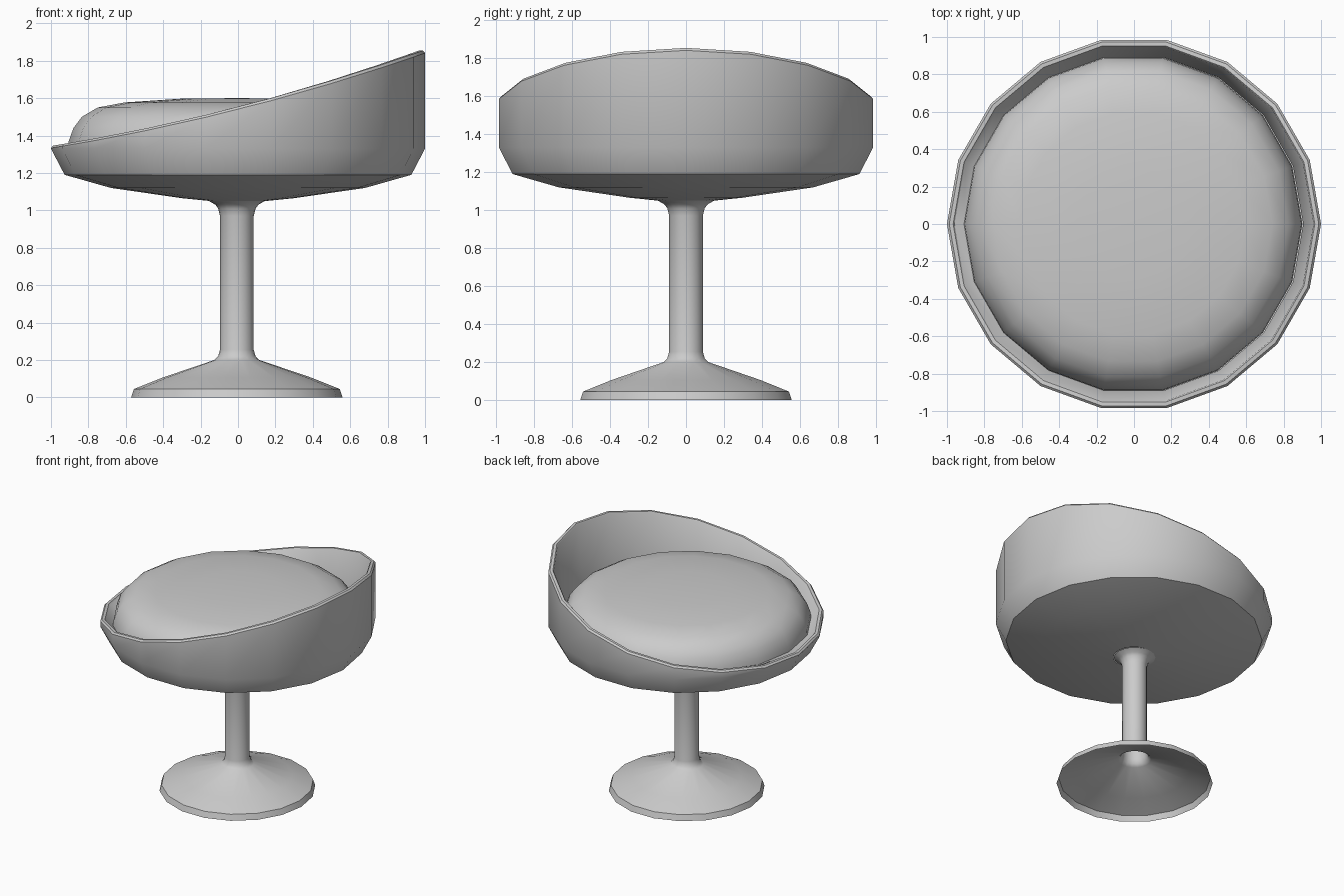
import bpy, bmesh, math

if "Cube" in bpy.data.objects:
    bpy.data.objects.remove(bpy.data.objects["Cube"])

SIDES = 18


def revolve(name, rings):
    """Lathe a list of (radius, height) pairs; height may be a function of x."""
    bm = bmesh.new()
    loops = []
    for r, h in rings:
        if r == 0:
            loops.append([bm.verts.new((0, 0, h))] * SIDES)
            continue
        loop = []
        for i in range(SIDES):
            a = 2 * math.pi * i / SIDES
            z = h(math.cos(a)) if callable(h) else h
            loop.append(bm.verts.new((r * math.cos(a), r * math.sin(a), z)))
        loops.append(loop)
    for lo, hi in zip(loops, loops[1:]):
        for i in range(SIDES):
            j = (i + 1) % SIDES
            quad = [lo[i], lo[j], hi[j], hi[i]]
            bm.faces.new(list(dict.fromkeys(quad)))
    me = bpy.data.meshes.new(name)
    bm.to_mesh(me)
    bm.free()
    ob = bpy.data.objects.new(name, me)
    bpy.context.collection.objects.link(ob)
    bpy.ops.object.select_all(action='DESELECT')
    ob.select_set(True)
    bpy.context.view_layer.objects.active = ob
    bpy.ops.object.shade_smooth_by_angle(angle=math.radians(35))
    return ob


def rim(c):
    """Rim height rising from the low side (c=-1) to the backrest (c=1)."""
    return 1.553 + 0.254 * c + 0.047 * c * c


# Hollow flared foot and stem
pedestal = revolve("pedestal", [
    (0.565, 0.0), (0.55, 0.045), (0.40, 0.105), (0.12, 0.20), (0.10, 0.22),
    (0.09, 0.255), (0.09, 0.97), (0.10, 1.01), (0.115, 1.03), (0.15, 1.05)])
pedestal.location.x = -0.006

# Bucket shell with a slanted rim and thin rolled lip
revolve("seat_shell", [
    (0.15, 1.05), (0.30, 1.065), (0.68, 1.12), (0.927, 1.19), (1.0, 1.33),
    (1.0, lambda c: rim(c) - 0.013), (0.988, rim), (0.967, rim),
    (0.96, lambda c: rim(c) - 0.008), (0.905, 1.33)])

# Domed cushion
cushion = revolve("cushion", [
    (0.905, 1.32), (0.90, 1.37), (0.875, 1.44), (0.83, 1.50), (0.745, 1.55),
    (0.60, 1.577), (0.30, 1.597), (0, 1.60)])
cushion.location.x = -0.005
